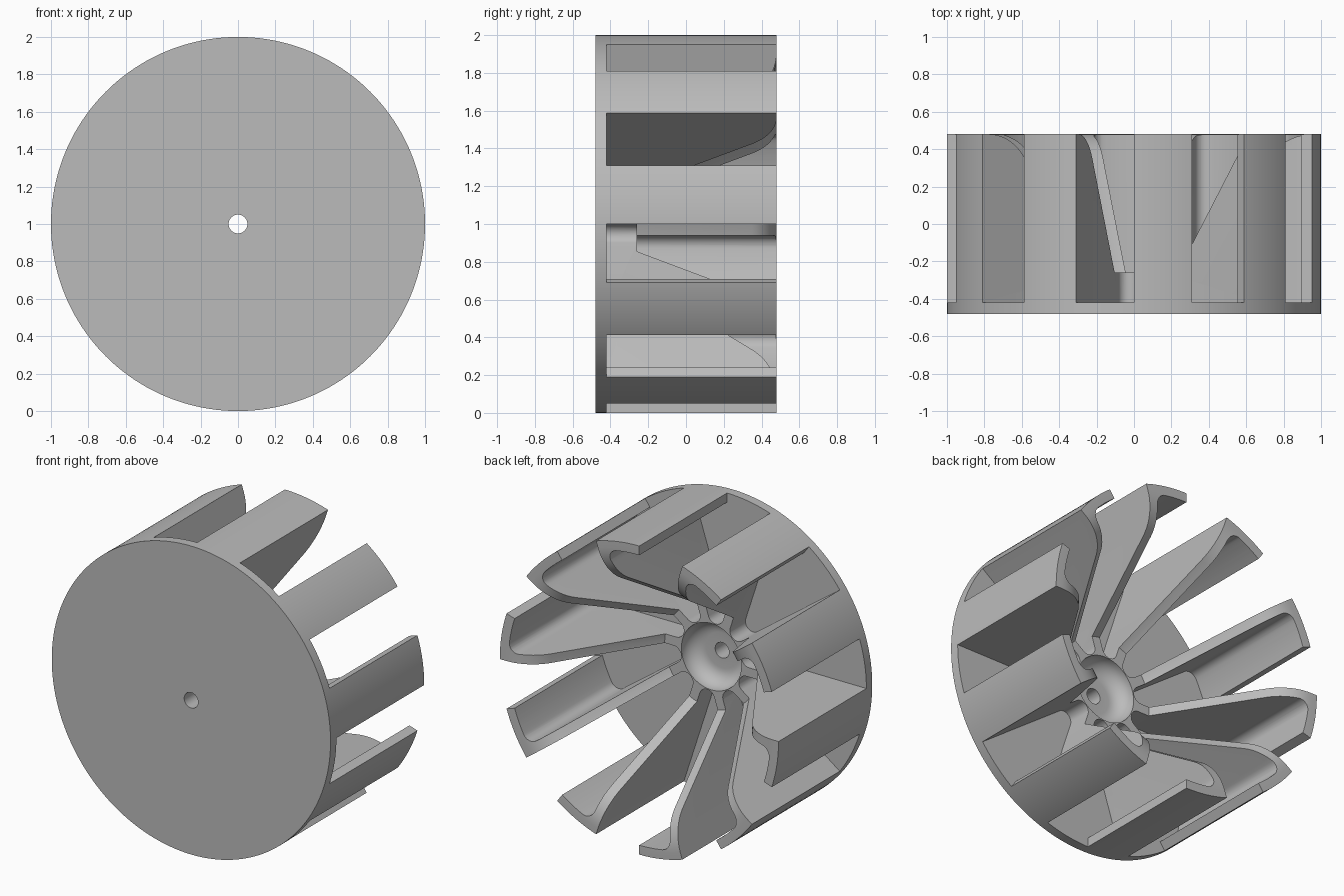
import bpy, bmesh
from math import sin, cos, tan, pi, radians, sqrt, atan2
from mathutils import Vector, Matrix

BLADES = 10
STEP = 2 * pi / BLADES
FRONT, FLOOR, BACK = -0.48, -0.42, 0.48
WALL, PAD_INNER = 0.06, 0.94
SCALLOP, FILLET = 0.055, 0.06

if "Cube" in bpy.data.objects:
    bpy.data.objects.remove(bpy.data.objects["Cube"], do_unlink=True)

grey = bpy.data.materials.new("plain grey")
grey.use_nodes = True
colour = (0.5, 0.5, 0.5, 1)
grey.diffuse_color = colour
grey.node_tree.nodes["Principled BSDF"].inputs["Base Color"].default_value = colour


def arc(cx, cy, radius, start, end, count):
    """Points on an arc, ends included."""
    angles = [start + (end - start) * i / count for i in range(count + 1)]
    return [Vector((cx + radius * cos(a), cy + radius * sin(a))) for a in angles]


def make_object(name, bm):
    bmesh.ops.recalc_face_normals(bm, faces=bm.faces)
    mesh = bpy.data.meshes.new(name)
    bm.to_mesh(mesh)
    bm.free()
    mesh.materials.append(grey)
    obj = bpy.data.objects.new(name, mesh)
    bpy.context.collection.objects.link(obj)
    return obj


# Turned body: bore, dished hub, sloping blade edge, rounded tip, outer rim
slope = atan2(1.58, 1)
bend = 0.28
tip = 0.335 + (BACK + 0.26) / tan(slope) + bend * tan(slope / 2)
profile = [Vector((0.05, FRONT)), Vector((0.05, -0.37))]
profile += arc(0.115, -0.27, 0.10, -pi / 2, 0, 8)
profile += [Vector((0.215, -0.26)), Vector((0.335, -0.26))]
profile += arc(tip, BACK - bend, bend, pi / 2 + slope, pi / 2, 10)
profile += [Vector((1, BACK)), Vector((1, FRONT))]

bm = bmesh.new()
start = Matrix.Rotation(radians(1), 3, 'Y')
verts = [bm.verts.new(start @ Vector((p.x, p.y, 0)) + Vector((0, 0, 1))) for p in profile]
edges = [bm.edges.new((verts[i], verts[(i + 1) % len(verts)])) for i in range(len(verts))]
bmesh.ops.spin(bm, geom=verts + edges, cent=(0, 0, 1), axis=(0, 1, 0),
               angle=2 * pi, steps=180, use_duplicate=False)
bmesh.ops.remove_doubles(bm, verts=bm.verts, dist=0.0001)
wheel = make_object("bladed_wheel", bm)

# Pocket outline: x runs along one blade face, y towards the next blade
depth = (WALL + SCALLOP * (1 + cos(STEP))) / sin(STEP)
outline = [Vector((1.1, 0))]
outline += arc(depth, SCALLOP, SCALLOP, -pi / 2, -1.5 * pi + STEP, 14)
side = WALL + FILLET
reach = sqrt((PAD_INNER - FILLET) ** 2 - side ** 2)
turn = STEP - atan2(side, reach)
centre = Vector((cos(turn), sin(turn))) * (PAD_INNER - FILLET)
outline += arc(centre.x, centre.y, FILLET, STEP + pi / 2, turn, 8)
outline += arc(0, 0, PAD_INNER, turn, STEP / 2, 6)[1:]
outline.append(Vector((cos(STEP / 2), sin(STEP / 2))) * 1.1)

# One pocket between each pair of blades
bm = bmesh.new()
for k in range(BLADES):
    base = STEP * (k + 0.5)
    ring = []
    for p in outline:
        angle = base + atan2(p.y, p.x)
        ring.append(bm.verts.new((p.length * sin(angle), FLOOR, 1 + p.length * cos(angle))))
    face = bm.faces.new(ring)
    grown = bmesh.ops.extrude_face_region(bm, geom=[face], use_keep_orig=True)
    moved = [g for g in grown["geom"] if isinstance(g, bmesh.types.BMVert)]
    bmesh.ops.translate(bm, verts=moved, vec=(0, 1.1, 0))
pockets = make_object("pocket_cutter", bm)
pockets.hide_render = True

# Cut the pockets, leaving blades and rim flanges
cut = wheel.modifiers.new("pockets", 'BOOLEAN')
cut.operation = 'DIFFERENCE'
cut.solver = 'EXACT'
cut.object = pockets
bpy.ops.object.select_all(action='DESELECT')
wheel.select_set(True)
bpy.context.view_layer.objects.active = wheel
bpy.ops.object.modifier_apply(modifier=cut.name)
bpy.data.objects.remove(pockets, do_unlink=True)
bpy.ops.object.shade_smooth_by_angle(angle=radians(30))
